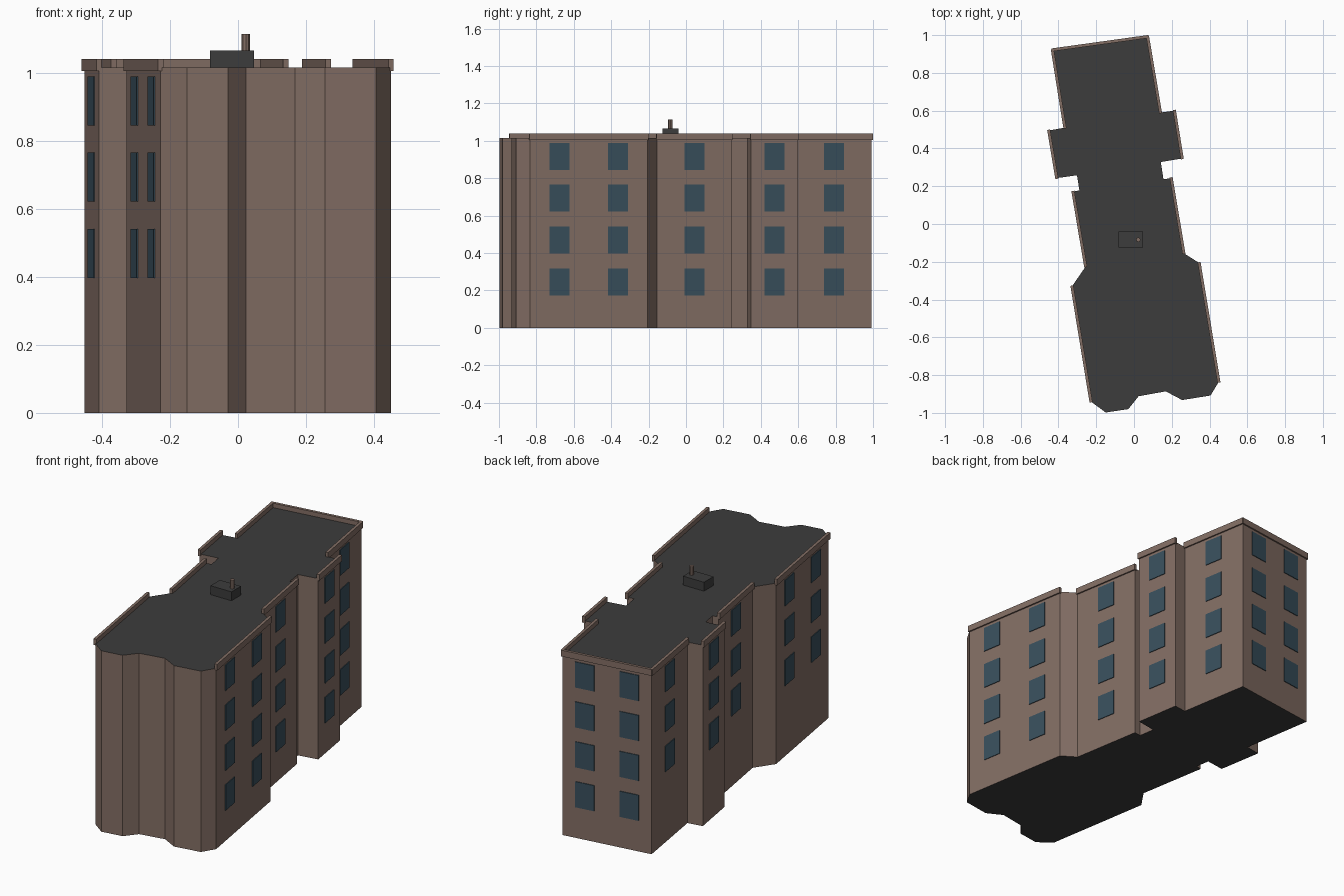
import bpy, bmesh, math
from mathutils import Vector, Matrix

if "Cube" in bpy.data.objects:
    bpy.data.objects.remove(bpy.data.objects["Cube"])


def material(name, rgb):
    m = bpy.data.materials.new(name)
    m.diffuse_color = (*rgb, 1)
    m.use_nodes = True
    m.node_tree.nodes["Principled BSDF"].inputs["Base Color"].default_value = m.diffuse_color
    return m


BROWN = material("brown wall", (0.224, 0.155, 0.127))
GREY = material("dark roof", (0.045, 0.045, 0.045))
GLASS = material("blue window", (0.040, 0.078, 0.107))
ROOF_Z = 1.015

# Footprint, counter-clockwise: x, y, windows on the wall starting here, lowest window row
PLAN = [
    (-0.228, -0.940, 0, 0), (-0.150, -0.998, 0, 0), (-0.030, -0.980, 0, 0),
    (0.024, -0.912, 0, 0), (0.168, -0.886, 0, 0), (0.255, -0.932, 0, 0),
    (0.405, -0.908, 0, 0), (0.449, -0.835, 2, 0), (0.345, -0.206, 0, 0),
    (0.264, -0.155, 1, 0), (0.197, 0.243, 0, 0), (0.156, 0.237, 0, 0),
    (0.142, 0.328, 0, 0), (0.255, 0.347, 1, 0), (0.214, 0.600, 0, 0),
    (0.140, 0.590, 1, 0), (0.072, 0.992, 2, 0), (-0.432, 0.922, 1, 1),
    (-0.366, 0.510, 0, 0), (-0.451, 0.495, 1, 1), (-0.409, 0.243, 0, 0),
    (-0.302, 0.258, 0, 0), (-0.289, 0.178, 0, 0), (-0.323, 0.171, 1, 1),
    (-0.256, -0.225, 0, 0), (-0.328, -0.330, 2, 1),
]


def finish(name, bm, mats):
    me = bpy.data.meshes.new(name)
    bm.to_mesh(me)
    bm.free()
    for m in mats:
        me.materials.append(m)
    ob = bpy.data.objects.new(name, me)
    bpy.context.collection.objects.link(ob)
    return ob


def add_box(bm, centre, size, angle=0):
    mat = (Matrix.Translation(centre) @ Matrix.Rotation(angle, 4, 'Z')
           @ Matrix.Diagonal((*size, 1)))
    bmesh.ops.create_cube(bm, size=1, matrix=mat)


# Building body: extruded footprint, grey on top and bottom
bm = bmesh.new()
base = bm.faces.new([bm.verts.new((x, y, 0)) for x, y, _, _ in PLAN])
new = bmesh.ops.extrude_face_region(bm, geom=[base])["geom"]
bmesh.ops.translate(bm, vec=(0, 0, ROOF_Z),
                    verts=[v for v in new if isinstance(v, bmesh.types.BMVert)])
bmesh.ops.recalc_face_normals(bm, faces=bm.faces)
for f in bm.faces:
    f.material_index = int(abs(f.normal.z) > 0.5)
finish("building_body", bm, [BROWN, GREY])

# Windows and parapets along every wall that has windows
glass, parapet = bmesh.new(), bmesh.new()
for i, (x, y, count, low) in enumerate(PLAN):
    if not count:
        continue
    a = Vector((x, y, 0))
    b = Vector((*PLAN[(i + 1) % len(PLAN)][:2], 0))
    d = b - a
    angle = math.atan2(d.y, d.x)
    out = Vector((d.y, -d.x, 0)).normalized()
    for k in range(count):
        for row in range(low, 4):
            c = a + d * (k + 0.5) / count + Vector((0, 0, 0.245 + 0.224 * row))
            add_box(glass, c + out * 0.001, (0.108, 0.006, 0.144), angle)
    c = (a + b) / 2 + Vector((0, 0, 1.0225))
    add_box(parapet, c, (d.length + 0.008, 0.016, 0.035), angle)
finish("windows", glass, [GLASS])
finish("parapets", parapet, [BROWN])

# Rooftop unit with its small flue
bm = bmesh.new()
add_box(bm, (-0.018, -0.083, 1.04), (0.13, 0.084, 0.05))
finish("roof_unit", bm, [GREY])
bm = bmesh.new()
bmesh.ops.create_cone(bm, cap_ends=True, segments=8, radius1=0.012, radius2=0.012,
                      depth=0.05, matrix=Matrix.Translation((0.023, -0.083, 1.088)))
finish("roof_flue", bm, [BROWN])
